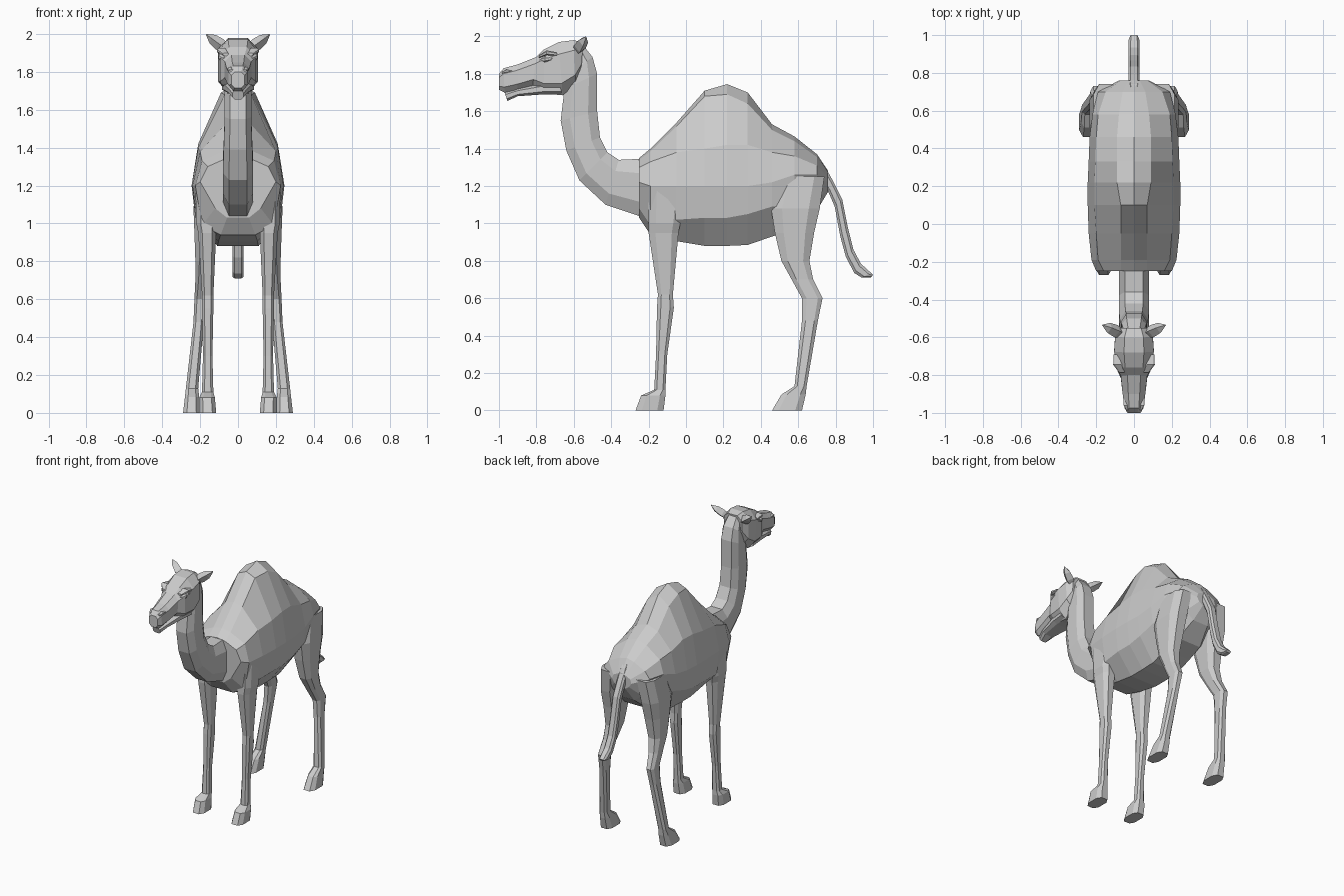
import bpy, bmesh
from mathutils import Vector

grey = bpy.data.materials.new("light grey")
grey.diffuse_color = (0.6, 0.6, 0.6, 1)


def skin(name, rings, mirror=False):
    """Join equal rings of points into a closed, flat-shaded mesh."""
    bm = bmesh.new()
    vs = [[bm.verts.new(p) for p in r] for r in rings]
    n = len(vs[0])
    for a, b in zip(vs, vs[1:]):
        for i in range(n):
            j = (i + 1) % n
            bm.faces.new((a[i], a[j], b[j], b[i]))
    bm.faces.new(vs[0])
    bm.faces.new(vs[-1][::-1])
    bmesh.ops.recalc_face_normals(bm, faces=bm.faces)
    me = bpy.data.meshes.new(name)
    bm.to_mesh(me)
    bm.free()
    me.materials.append(grey)
    ob = bpy.data.objects.new(name, me)
    bpy.context.collection.objects.link(ob)
    if mirror:
        ob.modifiers.new("Mirror", 'MIRROR').use_mirror_merge = False
    return ob


def octagon(ay, az, by, bz, x0, x1, ku=0.6, kv=0.5):
    """Chamfered box section from side-view point a to b, between x0 and x1."""
    uv = [(1, kv), (ku, 1), (-ku, 1), (-1, kv), (-1, -kv), (-ku, -1), (ku, -1), (1, -kv)]
    cx, hx = (x0 + x1) / 2, (x1 - x0) / 2
    c, h = Vector((ay + by, az + bz)) / 2, Vector((ay - by, az - bz)) / 2
    return [(cx + u * hx, c.x + v * h.x, c.y + v * h.y) for u, v in uv]


def tube(name, rows, ku=0.6, kv=0.5):
    """Loft centred on x = 0; rows are back/top point, front/under point, half width."""
    return skin(name, [octagon(*r[:4], -r[4], r[4], ku, kv) for r in rows])


def leg(name, rows):
    """Mirrored loft of level sections; rows are z, y0, y1, x0, x1."""
    return skin(name, [octagon(y1, z, y0, z, x0, x1, 0.55, 0.55)
                       for z, y0, y1, x0, x1 in rows], True)


# Trunk with hump: y, bottom z, then (x, z) of low, middle, upper, ridge side, and ridge z
trunk = [
    (-.25, 1.03, .12, 1.08, .20, 1.22, .16, 1.30, .07, 1.34, 1.35),
    (-.19, .94, .19, .99, .225, 1.20, .19, 1.33, .07, 1.385, 1.40),
    (-.05, .905, .215, 1.02, .24, 1.20, .20, 1.38, .07, 1.52, 1.54),
    (.10, .88, .225, 1.03, .245, 1.20, .21, 1.40, .07, 1.68, 1.71),
    (.22, .88, .225, 1.03, .245, 1.20, .21, 1.42, .09, 1.69, 1.745),
    (.33, .885, .225, 1.05, .24, 1.20, .205, 1.42, .09, 1.64, 1.70),
    (.46, .93, .22, 1.09, .235, 1.22, .20, 1.38, .09, 1.50, 1.53),
    (.58, .97, .20, 1.10, .22, 1.26, .19, 1.36, .08, 1.44, 1.465),
    (.70, 1.07, .13, 1.12, .19, 1.26, .15, 1.31, .06, 1.355, 1.37),
    (.76, 1.17, .06, 1.19, .08, 1.22, .07, 1.25, .03, 1.27, 1.28),
]
rings = []
for y, zb, *p, zt in trunk:
    half = [(p[0] * 0.48, zb)] + list(zip(p[0::2], p[1::2]))
    rings.append([(0, y, zb)] + [(x, y, z) for x, z in half]
                 + [(0, y, zt)] + [(-x, y, z) for x, z in half[::-1]])
skin("body", rings)

# Curved neck
tube("neck", [
    (-.17, 1.34, -.18, 1.00, .08), (-.25, 1.345, -.25, 1.04, .08),
    (-.36, 1.34, -.43, 1.10, .08), (-.42, 1.38, -.57, 1.23, .08),
    (-.46, 1.46, -.64, 1.39, .075), (-.475, 1.60, -.67, 1.55, .07),
    (-.475, 1.80, -.65, 1.72, .07), (-.50, 1.89, -.62, 1.80, .065),
    (-.56, 1.965, -.62, 1.90, .05)])

# Head and lower jaw
tube("head", [
    (-1.0, 1.80, -1.0, 1.715, .035), (-.975, 1.83, -.97, 1.70, .05),
    (-.90, 1.85, -.90, 1.715, .06), (-.80, 1.89, -.82, 1.735, .07),
    (-.76, 1.93, -.76, 1.695, .095), (-.68, 1.97, -.66, 1.685, .105),
    (-.60, 1.98, -.59, 1.74, .10), (-.55, 1.965, -.56, 1.82, .075)], 0.5, 0.55)
tube("lower_jaw", [
    (-.97, 1.70, -.955, 1.655, .03), (-.90, 1.72, -.90, 1.68, .05),
    (-.76, 1.75, -.76, 1.69, .075), (-.68, 1.75, -.66, 1.69, .085)])

# Brows, eyes and nostrils
skin("brow", [octagon(-.785, 1.90, -.785, 1.885, .05, .08),
              octagon(-.745, 1.925, -.745, 1.90, .06, .11),
              octagon(-.69, 1.915, -.69, 1.895, .07, .108)], True)
skin("eye", [octagon(-.785, 1.875, -.785, 1.87, .06, .08),
             octagon(-.755, 1.895, -.755, 1.86, .06, .103),
             octagon(-.715, 1.885, -.715, 1.875, .06, .104)], True)
skin("nostril", [octagon(-.985, 1.812, -.985, 1.80, .02, .042),
                 octagon(-.96, 1.825, -.96, 1.805, .02, .055),
                 octagon(-.93, 1.82, -.93, 1.81, .02, .054)], True)

# Ears: leaf shapes pointing out and up
base, tip = Vector((.055, -.585, 1.915)), Vector((.167, -.535, 1.997))
axis = (tip - base).normalized()
up = axis.cross(Vector((0, 1, 0))).normalized()
side = axis.cross(up)
ear = []
for t, w in ((0, .02), (.35, .034), (.7, .028), (1, .003)):
    c = base.lerp(tip, t)
    ear.append([c + up * w, c + side * w, c - up * w, c - side * w])
skin("ear", ear, True)

# Legs with padded feet
leg("front_leg", [
    (1.2, -.20, .0, .10, .225), (1.0, -.20, -.03, .115, .22),
    (.95, -.20, -.04, .115, .21), (.62, -.15, -.07, .13, .19),
    (.55, -.155, -.065, .13, .19), (.30, -.16, -.10, .135, .185),
    (.11, -.17, -.11, .13, .19), (.08, -.24, -.11, .122, .205),
    (0, -.27, -.12, .115, .205)])
leg("hind_leg", [
    (1.25, .50, .74, .08, .215), (1.08, .455, .715, .10, .235),
    (.95, .475, .685, .11, .23), (.80, .51, .66, .13, .225),
    (.70, .565, .68, .15, .225), (.60, .62, .73, .17, .23),
    (.48, .62, .705, .18, .235), (.13, .58, .645, .21, .275),
    (.085, .51, .64, .205, .28), (0, .46, .62, .20, .29)])

# Tail
tube("tail", [
    (.69, 1.375, .72, 1.25, .02), (.74, 1.31, .745, 1.20, .03),
    (.79, 1.22, .765, 1.16, .03), (.835, 1.13, .795, 1.09, .03),
    (.865, .98, .825, .93, .03), (.895, .86, .855, .82, .03),
    (.935, .785, .90, .735, .03), (.99, .735, .94, .71, .028),
    (1.0, .725, .99, .712, .02)])
